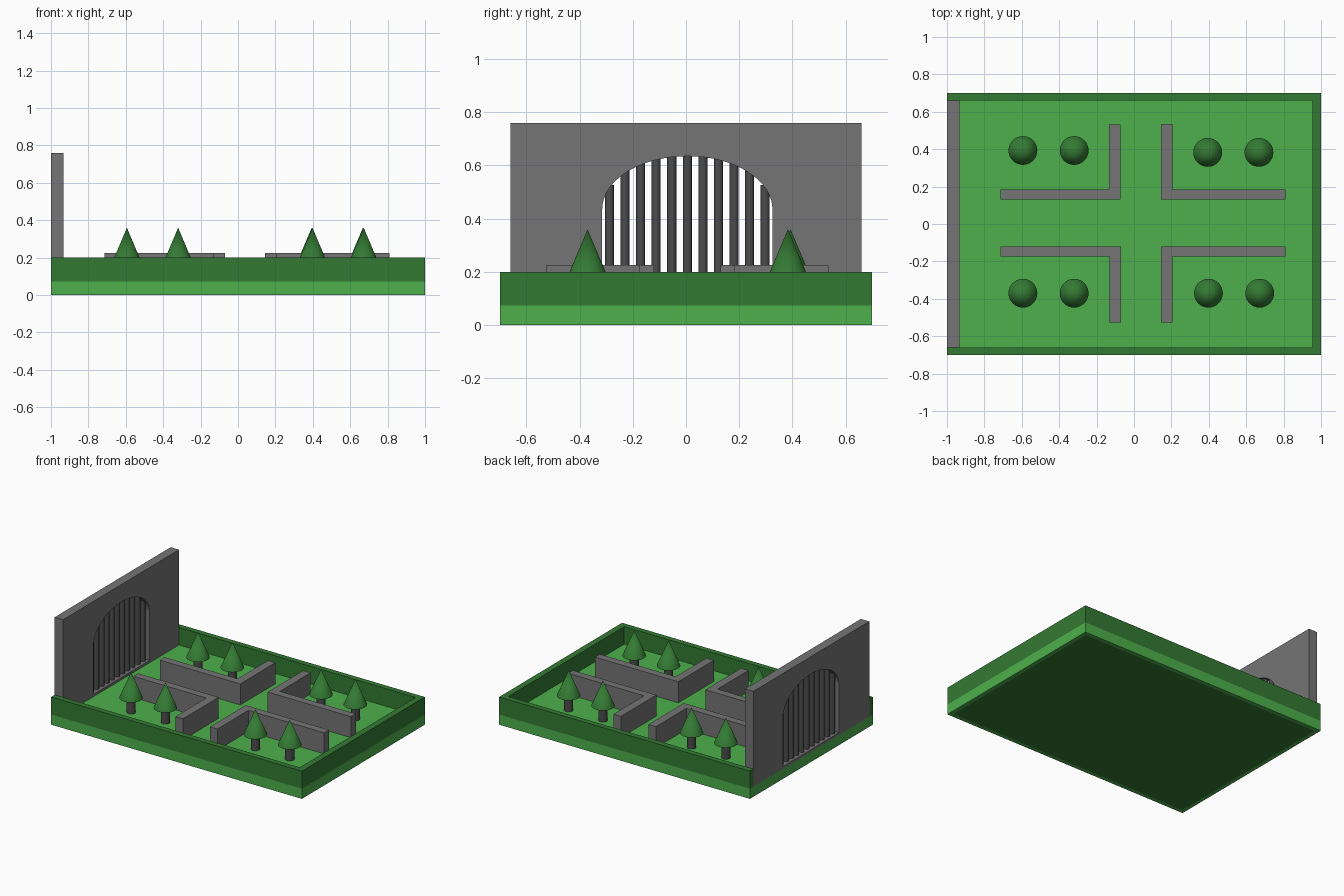
import bpy, bmesh, math

if "Cube" in bpy.data.objects:
    bpy.data.objects.remove(bpy.data.objects["Cube"])


def material(name, r, g, b):
    def lin(c):
        c /= 255
        return c / 12.92 if c <= 0.04045 else ((c + 0.055) / 1.055) ** 2.4
    m = bpy.data.materials.new(name)
    m.diffuse_color = (lin(r), lin(g), lin(b), 1)
    m.use_nodes = True
    m.node_tree.nodes["Principled BSDF"].inputs["Base Color"].default_value = m.diffuse_color
    return m


GRASS = material("grass green", 77, 176, 77)
HEDGE = material("dark green", 52, 122, 52)
STONE = material("stone grey", 117, 117, 117)
IRON = material("dark grey", 76, 76, 76)


def finish(name, bm, *mats):
    bmesh.ops.recalc_face_normals(bm, faces=bm.faces)
    mesh = bpy.data.meshes.new(name)
    bm.to_mesh(mesh)
    bm.free()
    for m in mats:
        mesh.materials.append(m)
    ob = bpy.data.objects.new(name, mesh)
    bpy.context.collection.objects.link(ob)
    return ob


def prism(name, points, base, depth, mat, axis="z"):
    """Extrude a closed outline along z (points x,y) or x (points y,z)."""
    bm = bmesh.new()
    at = (lambda a, b: (a, b, base)) if axis == "z" else (lambda a, b: (base, a, b))
    face = bm.faces.new([bm.verts.new(at(a, b)) for a, b in points])
    out = bmesh.ops.extrude_face_region(bm, geom=[face])
    move = (0, 0, depth) if axis == "z" else (depth, 0, 0)
    verts = [v for v in out["geom"] if isinstance(v, bmesh.types.BMVert)]
    bmesh.ops.translate(bm, vec=move, verts=verts)
    return finish(name, bm, mat)


def cone(name, x, y, z0, z1, r0, r1, mat, sides=32):
    bpy.ops.mesh.primitive_cone_add(vertices=sides, radius1=r0, radius2=r1, depth=z1 - z0,
                                    location=(x, y, (z0 + z1) / 2))
    ob = bpy.context.object
    ob.name = name
    ob.data.materials.append(mat)
    bpy.ops.object.shade_smooth_by_angle(angle=math.radians(40))
    return ob


GROUND = 0.073

# Ground slab with a dark inset panel underneath
bm = bmesh.new()
bmesh.ops.create_cube(bm, size=1)
for v in bm.verts:
    v.co = (v.co.x * 2, v.co.y * 1.4, (v.co.z + 0.5) * GROUND)
bm.normal_update()
under = next(f for f in bm.faces if f.normal.z < -0.9)
bmesh.ops.inset_region(bm, faces=[under], thickness=0.04)
under.material_index = 1
finish("ground_slab", bm, GRASS, HEDGE)

# Border hedge on three sides, open at the gate end
prism("border_hedge", [(-1, -0.7), (1, -0.7), (1, 0.7), (-1, 0.7), (-1, 0.66),
                       (0.955, 0.66), (0.955, -0.66), (-1, -0.66)],
      GROUND, 0.2 - GROUND, HEDGE)

# Gate wall with an elliptical arch opening above a low sill
MID, HALF, SPRING, RISE, SILL, TOP = 0.005, 0.32, 0.435, 0.2, 0.09, 0.76
arch = [(MID - HALF * math.cos(math.pi * i / 32), SPRING + RISE * math.sin(math.pi * i / 32))
        for i in range(33)]
prism("gate_wall", [(-0.66, GROUND), (-0.66, TOP), (0.66, TOP), (0.66, GROUND), (MID, GROUND),
                    (MID, SILL), (MID + HALF, SILL)] + arch[::-1]
      + [(MID - HALF, SILL), (MID - 0.0005, SILL), (MID - 0.0005, GROUND)],
      -1, 0.067, STONE, axis="x")

# Vertical gate bars
for i in range(-5, 6):
    y = MID + i * 0.0585
    top = SPRING + RISE * math.sqrt(1 - ((y - MID) / HALF) ** 2) + 0.01
    cone(f"gate_bar_{i + 6}", -0.967, y, SILL - 0.005, top, 0.017, 0.017, IRON, 16)

# Four L-shaped garden walls: inner corner, far x, far y, directions
T = 0.06
for n, (x, y, fx, fy) in enumerate([(-0.073, 0.13, -0.715, 0.532), (0.145, 0.13, 0.81, 0.535),
                                    (-0.07, -0.12, -0.713, -0.527), (0.145, -0.12, 0.81, -0.527)]):
    tx, ty = math.copysign(T, fx), math.copysign(0.055, fy)
    prism(f"garden_wall_{n + 1}", [(x, y), (fx, y), (fx, y + ty), (x + tx, y + ty),
                                   (x + tx, fy), (x, fy)], GROUND, 0.225 - GROUND, STONE)

# Trees: trunk and cone crown
for n, (x, y) in enumerate([(-0.594, 0.393), (-0.32, 0.393), (0.394, 0.383), (0.668, 0.383),
                            (-0.594, -0.37), (-0.32, -0.37), (0.398, -0.37), (0.672, -0.37)]):
    cone(f"tree_trunk_{n + 1}", x, y, GROUND - 0.005, 0.185, 0.03, 0.03, IRON, 24)
    cone(f"tree_crown_{n + 1}", x, y, 0.178, 0.36, 0.077, 0, HEDGE)
